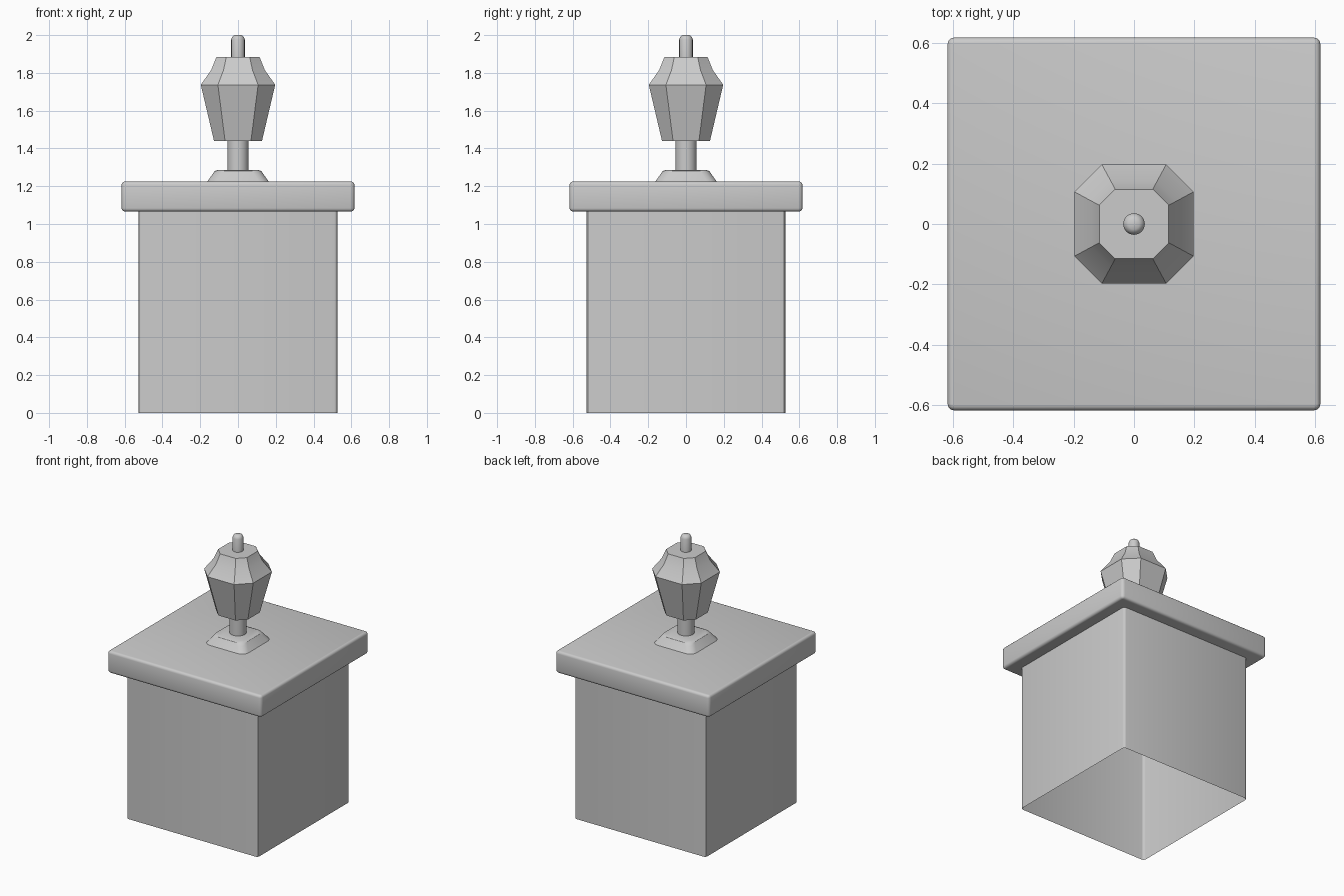
import bpy, bmesh
from math import sin, cos, pi

if "Cube" in bpy.data.objects:
    bpy.data.objects.remove(bpy.data.objects["Cube"])


def section(half, r, seg, z):
    """Square of half-width `half` with corners rounded to radius r (r = half gives a circle)."""
    pts = []
    for q in range(4):
        a0 = q * pi / 2
        cx = (half - r) * (1 if q in (0, 3) else -1)
        cy = (half - r) * (1 if q in (0, 1) else -1)
        for i in range(seg + 1):
            a = a0 + i / seg * pi / 2
            pts.append((cx + r * cos(a), cy + r * sin(a), z))
    return pts


def loft(name, profile, seg, cap_bottom=True, cap_top=True, angle=30):
    """Skin a stack of (half-width, corner radius, z) sections."""
    bm = bmesh.new()
    rings = [[bm.verts.new(p) for p in section(h, r, seg, z)] for h, r, z in profile]
    n = len(rings[0])
    for lo, hi in zip(rings, rings[1:]):
        for i in range(n):
            j = (i + 1) % n
            bm.faces.new((lo[i], lo[j], hi[j], hi[i]))
    if cap_bottom:
        bm.faces.new(rings[0][::-1])
    if cap_top:
        bm.faces.new(rings[-1])
    bmesh.ops.remove_doubles(bm, verts=bm.verts, dist=1e-5)
    mesh = bpy.data.meshes.new(name)
    bm.to_mesh(mesh)
    bm.free()
    ob = bpy.data.objects.new(name, mesh)
    bpy.context.collection.objects.link(ob)
    bpy.ops.object.select_all(action='DESELECT')
    ob.select_set(True)
    bpy.context.view_layer.objects.active = ob
    bpy.ops.object.shade_smooth_by_angle(angle=angle * pi / 180)
    return ob


# Pillar body: open underneath, softened vertical edges
loft("pillar_body", [(0.527, 0.018, 0), (0.527, 0.018, 1.07)], 3, False, False)

# Cap slab with rounded edges
b, H, Z0, Z1 = 0.018, 0.617, 1.066, 1.225
arc = [(i * pi / 6) for i in range(4)]
slab = [(H - b + b * sin(a), 0.004 + b * sin(a), Z0 + b - b * cos(a)) for a in arc]
slab += [(H - b + b * cos(a), 0.004 + b * cos(a), Z1 - b + b * sin(a)) for a in arc]
loft("cap_slab", slab, 3, angle=35)

# Foot of the finial: tapered rounded square
loft("finial_foot", [(0.166, 0.05, 1.22), (0.134, 0.05, 1.265), (0.124, 0.05, 1.28),
                     (0.106, 0.045, 1.287)], 3)

# Round stem
loft("finial_stem", [(0.056, 0.056, 1.27), (0.056, 0.056, 1.45)], 5)

# Eight-sided urn: chamfered square sections
urn = [(0.127, 1.44), (0.197, 1.737), (0.142, 1.815), (0.115, 1.883)]
loft("finial_urn", [(h, h * 0.46, z) for h, z in urn], 1)

# Rounded tip
tip = [(0.036, 1.87), (0.036, 1.977), (0.03, 1.992), (0.018, 2.0)]
loft("finial_tip", [(h, h, z) for h, z in tip], 4, angle=50)
